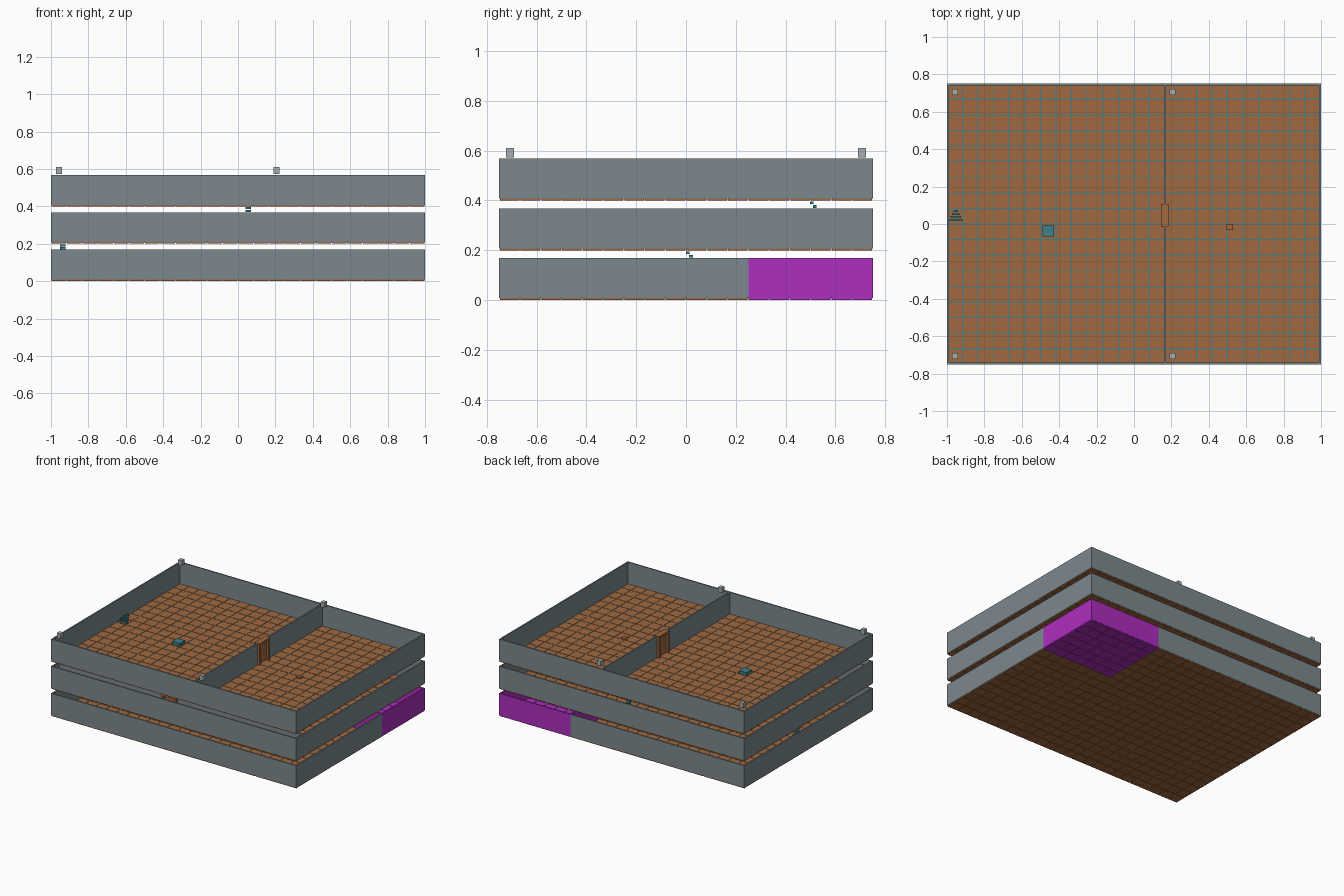
import bpy, bmesh
from mathutils import Matrix, Vector

if "Cube" in bpy.data.objects:
    bpy.data.objects.remove(bpy.data.objects["Cube"], do_unlink=True)


def material(name, r, g, b):
    m = bpy.data.materials.new(name)
    m.use_nodes = True
    m.diffuse_color = (r, g, b, 1)
    m.node_tree.nodes["Principled BSDF"].inputs["Base Color"].default_value = (r, g, b, 1)
    return m


GREY = material("wall grey", 0.20, 0.25, 0.27)
BROWN = material("tile brown", 0.35, 0.14, 0.052)
TEAL = material("teal", 0.045, 0.22, 0.27)
PURPLE = material("purple", 0.42, 0.026, 0.52)
PALE = material("pale grey", 0.38, 0.44, 0.44)

TILE = 1 / 12          # tile pitch
GAP = 0.005            # joint between tiles
SLAB = 0.008           # floor thickness
WALL = 0.16            # wall height
T = 0.01               # wall thickness
HX, HY = 1.0, 0.75     # half size of a storey
ROOM_X, ROOM_Y = 5 * TILE, 3 * TILE   # inner corner of the purple room


def add_box(bm, lo, hi, mat=0):
    """Box between two corners, added to a bmesh."""
    lo, hi = Vector(lo), Vector(hi)
    mtx = Matrix.Translation((lo + hi) / 2) @ Matrix.Diagonal((*(hi - lo), 1))
    verts = bmesh.ops.create_cube(bm, size=1, matrix=mtx)["verts"]
    for f in {f for v in verts for f in v.link_faces}:
        f.material_index = mat


def finish(name, bm, *mats):
    me = bpy.data.meshes.new(name)
    bm.to_mesh(me)
    bm.free()
    for m in mats:
        me.materials.append(m)
    ob = bpy.data.objects.new(name, me)
    bpy.context.collection.objects.link(ob)
    return ob


def boxes(name, mat, pairs):
    bm = bmesh.new()
    for lo, hi in pairs:
        add_box(bm, lo, hi)
    return finish(name, bm, mat)


def floor(level, z):
    # separate tiles, purple inside the corner room of the ground storey
    bm = bmesh.new()
    for i in range(24):
        for j in range(18):
            x, y = -HX + i * TILE, -HY + j * TILE
            purple = level == 1 and x > ROOM_X - 0.01 and y > ROOM_Y - 0.01
            add_box(bm, (x + GAP / 2, y + GAP / 2, z),
                    (x + TILE - GAP / 2, y + TILE - GAP / 2, z + SLAB), int(purple))
    finish(f"floor_tiles_{level}", bm, BROWN, PURPLE)
    # joint sheet: teal above, brown below
    bm = bmesh.new()
    add_box(bm, (-HX + GAP, -HY + GAP, z + 0.003), (HX - GAP, HY - GAP, z + 0.006))
    bm.normal_update()
    for f in bm.faces:
        f.material_index = 1 if f.normal.z < -0.5 else 0
    finish(f"floor_joints_{level}", bm, TEAL, BROWN)


def outer_walls(level, z):
    a, b = z + SLAB, z + SLAB + WALL
    # the ground storey stops its grey walls at the purple room
    ex, ey = (ROOM_X, ROOM_Y) if level == 1 else (HX, HY - T)
    boxes(f"outer_walls_{level}", GREY, [
        ((-HX, -HY, a), (HX, -HY + T, b)),
        ((-HX, HY - T, a), (ex, HY, b)),
        ((-HX, -HY + T, a), (-HX + T, HY - T, b)),
        ((HX - T, -HY + T, a), (HX, ey, b))])


def doorway(name, x, y, z, along_y):
    # frame posts, lintel and a recessed leaf
    h, w, d = WALL, 0.06, 0.02
    parts = [((-w, -d), (-w + 0.015, d), 0, h), ((w - 0.015, -d), (w, d), 0, h),
             ((-w + 0.015, -d), (w - 0.015, d), h - 0.015, h),
             ((-w + 0.015, -0.004), (w - 0.015, 0.004), 0, h - 0.015)]
    pairs = []
    for (u0, v0), (u1, v1), z0, z1 in parts:
        if along_y:
            u0, v0, u1, v1 = v0, u0, v1, u1
        pairs.append(((x + u0, y + v0, z + z0), (x + u1, y + v1, z + z1)))
    boxes(name, BROWN, pairs)


def stairs(name, x, y, z_top, steps=13):
    # floating treads going down towards the back
    boxes(name, TEAL, [((x - 0.015, y + i * 0.0125, z_top - (i + 1) * 0.0148),
                        (x + 0.015, y + i * 0.0125 + 0.015, z_top - i * 0.0148 - 0.004))
                       for i in range(steps)])


for level in (1, 2, 3):
    z0 = (level - 1) * 0.2
    floor(level, z0)
    outer_walls(level, z0)

# purple corner room
a, b = SLAB, SLAB + WALL
boxes("corner_room_walls", PURPLE, [
    ((ROOM_X, HY - T, a), (HX, HY, b)),
    ((HX - T, ROOM_Y, a), (HX, HY - T, b)),
    ((ROOM_X, ROOM_Y, a), (ROOM_X + T, HY - T, b)),
    ((ROOM_X + T, ROOM_Y, a), (HX - T, ROOM_Y + T, b))])

# dividing wall of the middle storey
a, b = 0.2 + SLAB, 0.2 + SLAB + WALL
yw = -8 * TILE
boxes("middle_divider", GREY, [((-HX + T, yw - 0.005, a), (-0.145, yw + 0.005, b)),
                               ((-0.025, yw - 0.005, a), (HX - T, yw + 0.005, b))])
doorway("middle_door", -0.085, yw, a, False)

# dividing wall of the top storey
a, b = 0.4 + SLAB, 0.4 + SLAB + WALL
xw, yd = 0.165, 0.047
boxes("top_divider", GREY, [((xw - 0.005, -HY + T, a), (xw + 0.005, yd - 0.06, b)),
                            ((xw - 0.005, yd + 0.06, a), (xw + 0.005, HY - T, b))])
doorway("top_door", xw, yd, a, True)

# stairs between storeys
stairs("lower_stairs", -0.938, 0.0, 0.2)
stairs("upper_stairs", 0.055, 0.497, 0.4)

# stepped stand by the right wall
boxes("stepped_stand", TEAL, [((-0.953 - w, 0.016 + i * 0.016, a + i * 0.011),
                               (-0.953 + w, 0.028 + i * 0.016, a + i * 0.011 + 0.011))
                              for i, w in enumerate((0.036, 0.028, 0.02, 0.012))])

# low block and small hatch on the top floor
boxes("low_block", TEAL, [((-0.488, -0.068, a), (-0.428, -0.008, a + 0.02))])
boxes("small_hatch", BROWN, [((0.495, -0.032, a), (0.53, 0.0, a + 0.01))])

# hovering lamps above the top room
boxes("lamps", PALE, [((x - 0.015, y - 0.016, 0.573), (x + 0.015, y + 0.016, 0.61))
                      for x in (-0.957, 0.206) for y in (-0.706, 0.706)])
